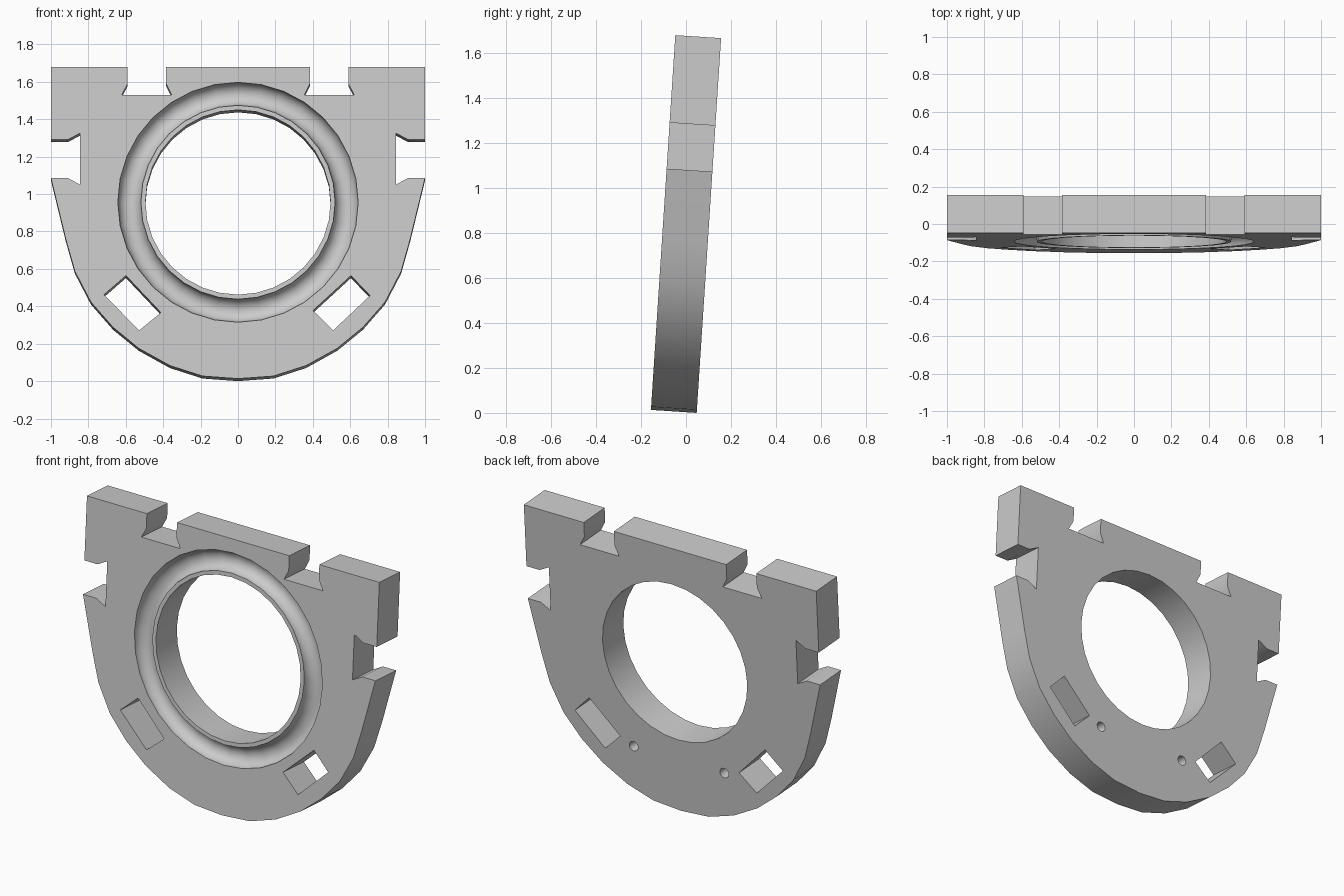
import bpy, bmesh, math
from mathutils import Matrix, Vector

cube = bpy.data.objects.get("Cube")
if cube:
    bpy.data.objects.remove(cube, do_unlink=True)

THICK = 0.204
TILT = 0.065
CENTRE = 0.945      # height of the bore centre along the plate
SEGMENTS = 32

grey = bpy.data.materials.new("plain grey")
grey.use_nodes = True
colour = (0.6, 0.6, 0.6, 1)
grey.diffuse_color = colour
grey.node_tree.nodes["Principled BSDF"].inputs["Base Color"].default_value = colour


def finish(name, bm):
    bmesh.ops.recalc_face_normals(bm, faces=bm.faces)
    mesh = bpy.data.meshes.new(name)
    bm.to_mesh(mesh)
    bm.free()
    mesh.materials.append(grey)
    obj = bpy.data.objects.new(name, mesh)
    bpy.context.collection.objects.link(obj)
    return obj


def prism(name, outline, y0, y1):
    """Extrude an x-z outline from y0 to y1."""
    bm = bmesh.new()
    face = bm.faces.new([bm.verts.new((x, y0, z)) for x, z in outline])
    new = bmesh.ops.extrude_face_region(bm, geom=[face])["geom"]
    verts = [v for v in new if isinstance(v, bmesh.types.BMVert)]
    bmesh.ops.translate(bm, verts=verts, vec=(0, y1 - y0, 0))
    return finish(name, bm)


def disc(x, z, radius, count):
    return [(x + radius * math.cos(math.tau * i / count),
             z + radius * math.sin(math.tau * i / count)) for i in range(count)]


def ring(name, major, minor, count, sides):
    """Torus around the bore axis, centred on the front face."""
    bm = bmesh.new()
    loops = []
    for i in range(count):
        a = math.tau * i / count
        loop = []
        for j in range(sides):
            b = math.tau * (j + 0.5) / sides
            r = major + minor * math.cos(b)
            loop.append(bm.verts.new((r * math.cos(a), minor * math.sin(b),
                                      CENTRE + r * math.sin(a))))
        loops.append(loop)
    for i in range(count):
        p, q = loops[i], loops[(i + 1) % count]
        for j in range(sides):
            k = (j + 1) % sides
            bm.faces.new((p[j], p[k], q[k], q[j]))
    return finish(name, bm)


def cut(target, cutter):
    cutter.hide_render = True
    mod = target.modifiers.new("cut", "BOOLEAN")
    mod.operation = "DIFFERENCE"
    mod.solver = "EXACT"
    mod.object = cutter
    bpy.context.view_layer.objects.active = target
    bpy.ops.object.modifier_apply(modifier=mod.name)
    bpy.data.objects.remove(cutter, do_unlink=True)


# Plate half outline: rounded bottom, side dovetail, top dovetail
half = [(0, 0), (0.19, 0.014), (0.364, 0.07), (0.53, 0.162), (0.668, 0.275),
        (0.786, 0.41), (0.872, 0.575), (0.92, 0.745), (1, 1.075),
        (0.91, 1.075), (0.845, 1.04), (0.845, 1.315), (0.91, 1.28), (1, 1.28),
        (1, 1.67), (0.59, 1.67), (0.59, 1.58), (0.622, 1.52), (0.355, 1.52),
        (0.384, 1.58), (0.384, 1.67)]
outline = half + [(-x, z) for x, z in reversed(half[1:])]
plate = prism("mounting_plate", outline, 0, THICK)

# Centre bore and the round groove in front of it
cut(plate, prism("bore_cutter", disc(0, CENTRE, 0.495, SEGMENTS), -0.1, THICK + 0.1))
cut(plate, ring("groove_cutter", 0.581, 0.062, SEGMENTS, 24))

# Slanted through slots
left_slot = [(0.604, 0.552), (0.706, 0.445), (0.508, 0.258), (0.401, 0.365)]
right_slot = [(-0.599, 0.552), (-0.716, 0.45), (-0.529, 0.258), (-0.412, 0.354)]
for corners in (left_slot, right_slot):
    cut(plate, prism("slot_cutter", corners, -0.1, THICK + 0.1))

# Blind pin holes in the back
for side in (-1, 1):
    cut(plate, prism("pin_cutter", disc(side * 0.31, 0.325, 0.03, 16),
                     THICK * 0.5, THICK + 0.1))

# Lean the plate back and stand it on the ground
plate.data.transform(Matrix.Rotation(-TILT, 4, "X"))
ys = [v.co.y for v in plate.data.vertices]
low = min(v.co.z for v in plate.data.vertices)
plate.data.transform(Matrix.Translation(Vector((0, -(min(ys) + max(ys)) / 2, -low))))

bpy.ops.object.select_all(action="DESELECT")
plate.select_set(True)
bpy.context.view_layer.objects.active = plate
bpy.ops.object.shade_smooth_by_angle(angle=math.radians(30))
